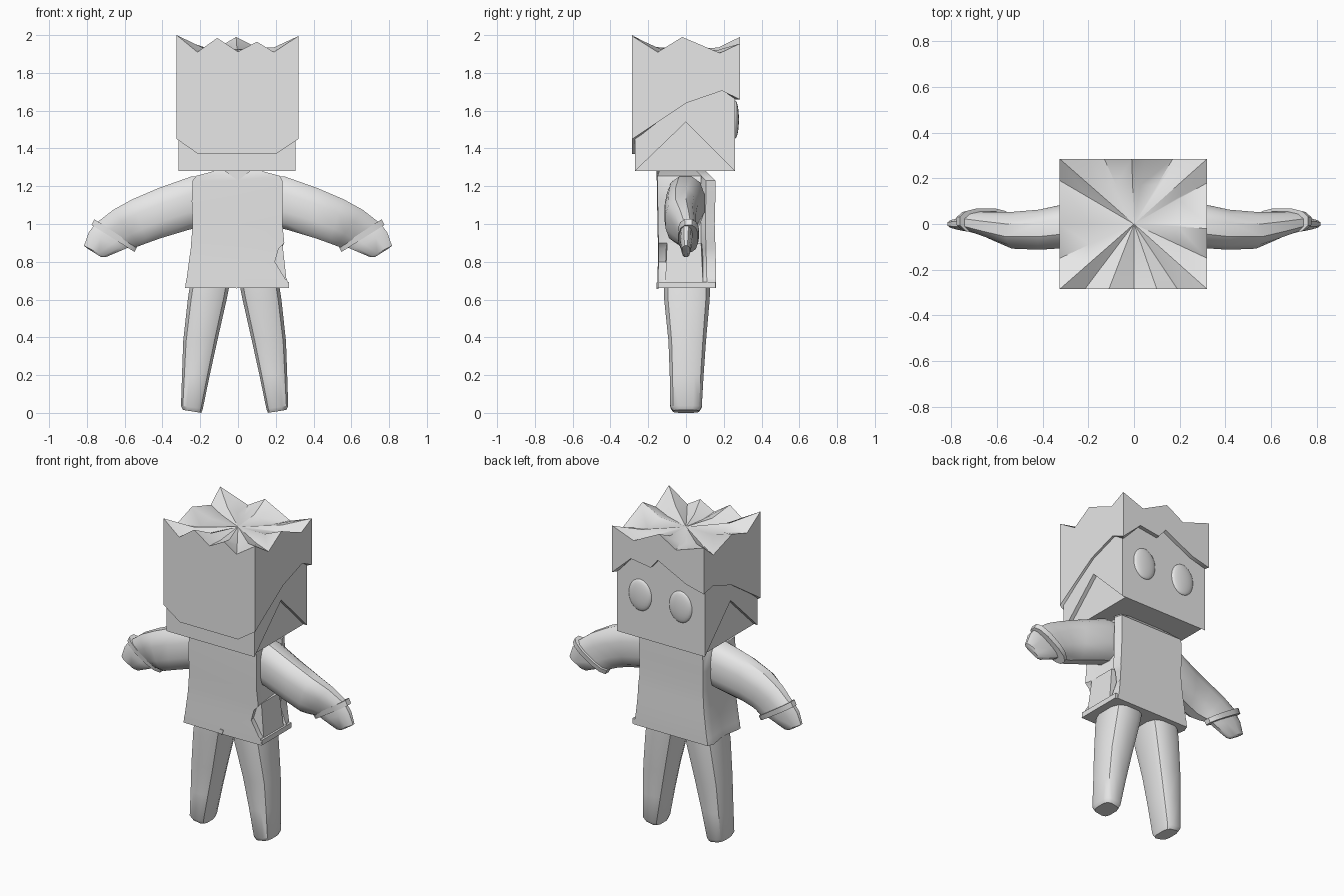
import bpy, bmesh, math
from mathutils import Vector

if "Cube" in bpy.data.objects:
    bpy.data.objects.remove(bpy.data.objects["Cube"])

grey = bpy.data.materials.new("plain grey")
grey.diffuse_color = (0.8, 0.8, 0.8, 1)
grey.use_nodes = True
grey.node_tree.nodes["Principled BSDF"].inputs["Base Color"].default_value = grey.diffuse_color


def finish(name, bm):
    bmesh.ops.recalc_face_normals(bm, faces=bm.faces)
    me = bpy.data.meshes.new(name)
    bm.to_mesh(me)
    bm.free()
    me.materials.append(grey)
    ob = bpy.data.objects.new(name, me)
    bpy.context.collection.objects.link(ob)
    return ob


def loft(name, rings, close=False):
    """Skin a list of equal-length point rings and cap both ends."""
    bm = bmesh.new()
    vs = [[bm.verts.new(p) for p in r] for r in rings]
    n = len(vs[0])
    pairs = list(zip(vs, vs[1:])) + ([(vs[-1], vs[0])] if close else [])
    for a, b in pairs:
        for i in range(n):
            j = (i + 1) % n
            bm.faces.new((a[i], a[j], b[j], b[i]))
    if not close:
        bm.faces.new(vs[0])
        bm.faces.new(vs[-1])
    return finish(name, bm)


def prism(name, pts, axis, a, b):
    """Extrude a 2D polygon along x (pts are y,z) or y (pts are x,z)."""
    put = (lambda p, d: (d, p[0], p[1])) if axis == "x" else (lambda p, d: (p[0], d, p[1]))
    return loft(name, [[put(p, a) for p in pts], [put(p, b) for p in pts]])


def box(name, x0, x1, y0, y1, z0, z1):
    return prism(name, [(y0, z0), (y1, z0), (y1, z1), (y0, z1)], "x", x0, x1)


def oval(n, power):
    """Unit superellipse points."""
    out = []
    for i in range(n):
        t = 2 * math.pi * (i + 0.5) / n
        c, s = math.cos(t), math.sin(t)
        out.append((math.copysign(abs(c) ** power, c), math.copysign(abs(s) ** power, s)))
    return out


def lerp(table, v):
    table = sorted(table)
    for (a, p), (b, q) in zip(table, table[1:]):
        if a - 1e-6 <= v <= b + 1e-6:
            return p + (q - p) * (v - a) / (b - a)


# Head: core plus side cheeks that leave a triangular recess
box("head", -0.29, 0.28, -0.27, 0.26, 1.28, 1.84)
cheek = [(-0.27, 1.28), (0, 1.54), (0.26, 1.28), (0.26, 1.84), (-0.27, 1.84)]
prism("left_cheek", cheek, "x", -0.315, -0.29)
prism("right_cheek", cheek, "x", 0.28, 0.305)

# Eyes: flattened spheres on the face
for name, x in (("right_eye", 0.14), ("left_eye", -0.145)):
    bm = bmesh.new()
    bmesh.ops.create_uvsphere(bm, u_segments=20, v_segments=12, radius=1)
    for v in bm.verts:
        v.co = Vector((x + v.co.x * 0.08, 0.26 + v.co.y * 0.02, 1.553 + v.co.z * 0.1))
    finish(name, bm)

# Hair: four walls with a spiky top edge and a cut hem
X0, X1, Y = -0.325, 0.32, 0.285
sides = [
    ("x", -Y, 1, [(X0, 2), (-0.215, 1.91), (-0.11, 1.985), (0, 1.912), (0.1, 1.965), (0.19, 1.91), (X1, 1.995)],
     [(X0, 1.45), (-0.21, 1.37), (0.2, 1.37), (X1, 1.45)]),
    ("y", X1, 1, [(-Y, 1.995), (-0.15, 1.91), (-0.02, 1.99), (0.18, 1.905), (Y, 1.955)],
     [(-Y, 1.45), (0, 1.64), (0.19, 1.705), (Y, 1.66)]),
    ("x", Y, -1, [(X0, 1.985), (-0.13, 1.92), (-0.01, 1.99), (0.17, 1.9), (X1, 1.955)],
     [(X0, 1.69), (-0.2, 1.72), (0, 1.82), (0.05, 1.76), (0.19, 1.78), (X1, 1.66)]),
    ("y", X0, -1, [(-Y, 2), (-0.15, 1.915), (0, 1.965), (0.19, 1.905), (Y, 1.985)],
     [(-Y, 1.45), (0, 1.64), (0.19, 1.71), (Y, 1.69)]),
]
rim = []
for axis, fixed, way, top, hem in sides:
    for v in sorted({p[0] for p in top + hem}, reverse=way < 0)[:-1]:
        x, y = (v, fixed) if axis == "x" else (fixed, v)
        rim.append((x, y, lerp(top, v), lerp(hem, v)))

bm = bmesh.new()


def hair_ring(f):
    return [bm.verts.new(f(*p)) for p in rim]


inner = lambda x, y: (min(max(x, -0.31), 0.30), min(max(y, -0.265), 0.255))
loops = [hair_ring(lambda x, y, t, h: (*inner(x, y), h)),
         hair_ring(lambda x, y, t, h: (x, y, h)),
         hair_ring(lambda x, y, t, h: (x, y, t)),
         hair_ring(lambda x, y, t, h: (x * 0.6, y * 0.6, 1.92 + (t - 1.95) * 0.35))]
n = len(rim)
for a, b in zip(loops, loops[1:]):
    for i in range(n):
        bm.faces.new((a[i], a[(i + 1) % n], b[(i + 1) % n], b[i]))
mid = bm.verts.new((0, 0, 1.925))
for i in range(n):
    bm.faces.new((loops[-1][i], loops[-1][(i + 1) % n], mid))
finish("hair", bm)

# Jacket: z, left, right, front, back, notch of the right front corner
body = [(0.66, -0.28, 0.27, -0.148, 0.16, 0), (0.70, -0.275, 0.262, -0.148, 0.16, 0),
        (0.71, -0.272, 0.26, -0.148, 0.16, 0.01), (0.80, -0.26, 0.25, -0.146, 0.158, 0.055),
        (0.87, -0.25, 0.245, -0.146, 0.156, 0.03), (0.90, -0.248, 0.245, -0.146, 0.155, 0),
        (1.00, -0.24, 0.235, -0.148, 0.152, 0), (1.12, -0.245, 0.237, -0.15, 0.155, 0),
        (1.23, -0.24, 0.235, -0.15, 0.155, 0), (1.255, -0.22, 0.22, -0.15, 0.13, 0),
        (1.285, -0.11, 0.11, -0.14, 0.10, 0)]
rings = []
for z, l, r, f, b, cut in body:
    rings.append([(l, f, z), (0, f - 0.003, z), (r - cut, f, z), (r - cut - 0.01, f + 0.04, z),
                  (r - 0.03 - cut / 2, 0.08, z), (r - cut / 2, b - 0.05, z), (r - 0.015, b, z),
                  (0, b, z), (l + 0.015, b, z), (l, b - 0.04, z), (l + 0.02, 0, z), (l, f + 0.03, z)])
loft("jacket", rings)

# Side pouch, its ledge, collar and hem slit
loft("side_pouch", [[(0.17, -0.11, 0.69), (0.258, -0.11, 0.69), (0.258, 0.09, 0.69), (0.17, 0.09, 0.69)],
                    [(0.17, -0.11, 0.90), (0.235, -0.10, 0.90), (0.235, 0.08, 0.90), (0.17, 0.09, 0.90)]])
box("pouch_ledge", 0.18, 0.27, -0.146, 0.155, 0.66, 0.692)
prism("collar", [(-0.07, 1.28), (0, 1.23), (0.065, 1.28)], "y", -0.157, -0.13)
prism("hem_slit", [(-0.022, 0.69), (-0.008, 0.655), (0.006, 0.69)], "y", -0.156, -0.145)


def limb_ring(top, bottom, y0, y1, side, n=12, power=0.8):
    """Cross-section between a top and a bottom point in the front plane."""
    t, b = Vector(top), Vector(bottom)
    out = []
    for c, s in oval(n, power):
        p = (t + b) / 2 + (t - b) / 2 * s / 0.97
        out.append((side * p.x, (y0 + y1) / 2 + (y1 - y0) / 2 * c, p.y))
    return out


sleeve = [((0.16, 1.25), (0.18, 0.99), -0.09, 0.09), ((0.25, 1.25), (0.26, 0.97), -0.105, 0.1),
          ((0.42, 1.19), (0.41, 0.925), -0.115, 0.065), ((0.56, 1.13), (0.48, 0.90), -0.11, 0.055),
          ((0.66, 1.075), (0.52, 0.885), -0.075, 0.055), ((0.75, 1.005), (0.55, 0.875), -0.04, 0.055)]
cuff = [((0.76, 1.025), (0.535, 0.878), -0.045, 0.07), ((0.775, 0.995), (0.548, 0.852), -0.04, 0.065)]
hand = [((0.76, 0.995), (0.57, 0.88), -0.032, 0.035), ((0.79, 0.955), (0.605, 0.865), -0.034, 0.034),
        ((0.815, 0.885), (0.70, 0.825), -0.022, 0.022), ((0.80, 0.872), (0.725, 0.825), -0.012, 0.012)]

# Legs: z, inner x, outer x, front y, back y
leg = [(0.70, 0.02, 0.235, -0.12, 0.13), (0.60, 0.04, 0.25, -0.118, 0.128), (0.38, 0.09, 0.274, -0.095, 0.108),
       (0.20, 0.13, 0.28, -0.088, 0.095), (0.03, 0.167, 0.285, -0.085, 0.085), (0.008, 0.175, 0.275, -0.07, 0.07)]

for word, s in (("left", -1), ("right", 1)):
    for part, data in (("sleeve", sleeve), ("cuff", cuff), ("hand", hand)):
        loft(f"{word}_{part}", [limb_ring(*d, s) for d in data])
    rings = []
    for z, a, b, f, k in leg:
        tilt = 0.008 if z < 0.05 else 0
        rings.append([(-0.018 + s * ((a + b) / 2 + (b - a) / 2 * c), (f + k) / 2 + (k - f) / 2 * q, z + tilt * c)
                      for c, q in oval(12, 0.6)])
    loft(f"{word}_leg", rings)

# Smooth rounded parts, keep hard edges
for ob in bpy.context.scene.objects:
    ob.select_set(True)
    bpy.context.view_layer.objects.active = ob
bpy.ops.object.shade_smooth_by_angle(angle=math.radians(35))
